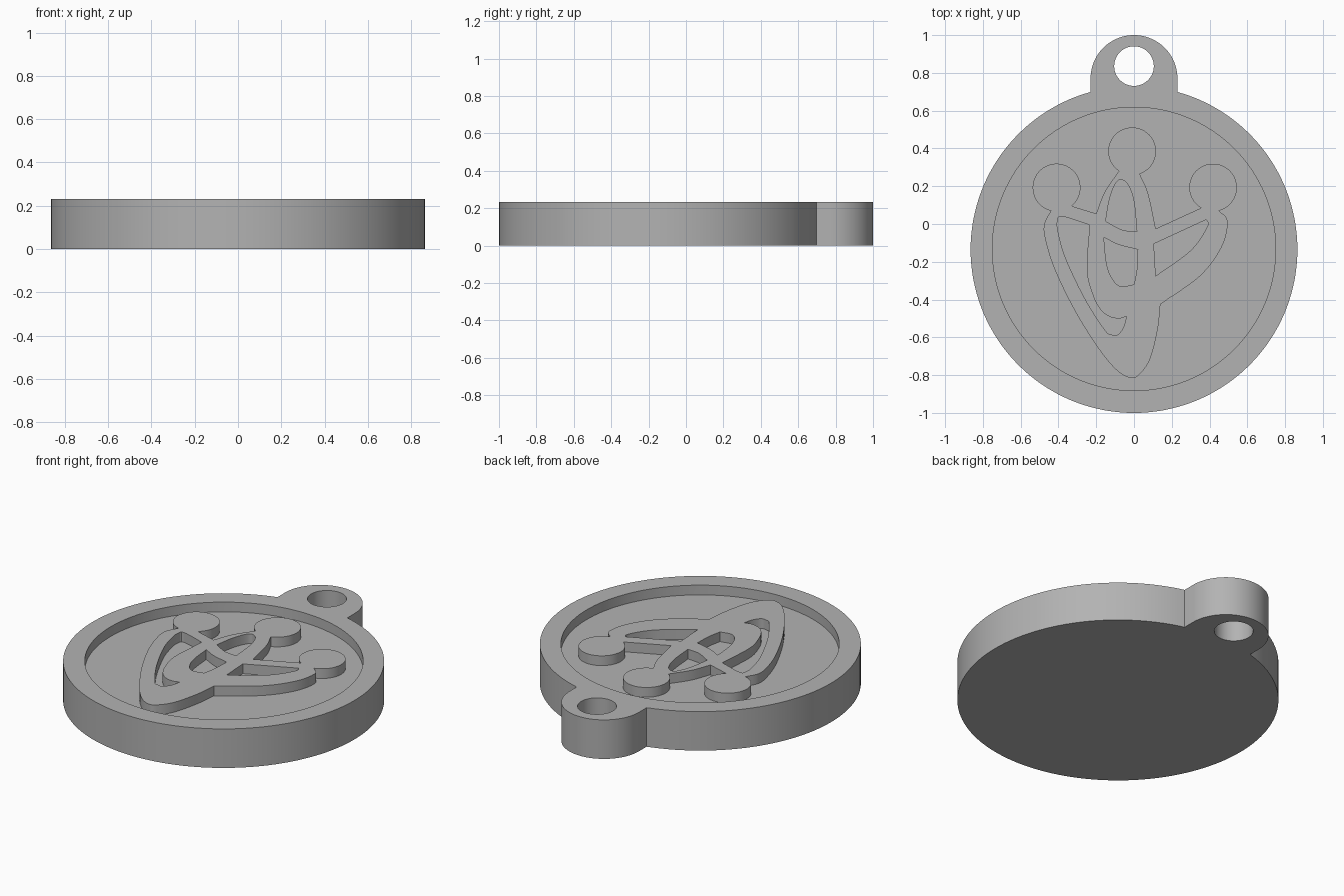
import bpy
import bmesh
from math import atan2, cos, sin, pi, tau
from mathutils import Vector

if "Cube" in bpy.data.objects:
    bpy.data.objects.remove(bpy.data.objects["Cube"])

HEIGHT = 0.232
FLOOR = 0.174
DISC = Vector((0, -0.135))

grey = bpy.data.materials.new("plain grey")
grey.use_nodes = True
grey.diffuse_color = (0.45, 0.45, 0.45, 1)
grey.node_tree.nodes["Principled BSDF"].inputs["Base Color"].default_value = grey.diffuse_color


def arc(centre, start, end, steps=40):
    """Clockwise arc from start to end, leaving out the end point."""
    centre = Vector(centre)
    a, b = Vector(start) - centre, Vector(end) - centre
    first = atan2(a.y, a.x)
    sweep = (first - atan2(b.y, b.x)) % tau or tau
    points = []
    for i in range(steps):
        t = i / steps
        radius = a.length + (b.length - a.length) * t
        angle = first - sweep * t
        points.append(centre + radius * Vector((cos(angle), sin(angle))))
    return points


def circle(centre, radius, steps):
    edge = Vector(centre) + Vector((radius, 0))
    return arc(centre, edge, edge, steps)


def smooth(*points, steps=6):
    """Smooth run through the points, leaving out the last one."""
    p = [Vector(q) for q in points]
    if len(p) == 2:
        return p[:1]
    p = [2 * p[0] - p[1]] + p + [2 * p[-1] - p[-2]]
    run = []
    for a, b, c, d in zip(p, p[1:], p[2:], p[3:]):
        for i in range(steps):
            t = i / steps
            run.append(b + 0.5 * t * (c - a + t * (2 * a - 5 * b + 4 * c - d
                                                   + t * (3 * (b - c) + d - a))))
    return run


def slab(name, loops, bottom, top):
    """Extrude an outline with holes between two heights."""
    curve = bpy.data.curves.new(name, "CURVE")
    curve.dimensions = "2D"
    curve.fill_mode = "BOTH"
    curve.extrude = (top - bottom) / 2
    for loop in loops:
        spline = curve.splines.new("POLY")
        spline.points.add(len(loop) - 1)
        for point, co in zip(spline.points, loop):
            point.co = (co.x, co.y, 0, 1)
        spline.use_cyclic_u = True
    source = bpy.data.objects.new(name + " outline", curve)
    bpy.context.collection.objects.link(source)
    bpy.context.view_layer.update()
    mesh = bpy.data.meshes.new_from_object(
        source.evaluated_get(bpy.context.evaluated_depsgraph_get()))
    bpy.data.objects.remove(source)

    # Weld the caps to the walls
    bm = bmesh.new()
    bm.from_mesh(mesh)
    bmesh.ops.remove_doubles(bm, verts=bm.verts, dist=0.0001)
    bmesh.ops.translate(bm, verts=bm.verts, vec=(0, 0, (top + bottom) / 2))
    bmesh.ops.recalc_face_normals(bm, faces=bm.faces)
    bm.to_mesh(mesh)
    bm.free()
    mesh.name = name
    mesh.materials.clear()
    mesh.materials.append(grey)
    obj = bpy.data.objects.new(name, mesh)
    bpy.context.collection.objects.link(obj)
    return obj


def soften(obj):
    bpy.ops.object.select_all(action="DESELECT")
    obj.select_set(True)
    bpy.context.view_layer.objects.active = obj
    bpy.ops.object.shade_smooth_by_angle(angle=pi / 6)


# Round disc with a hanging tab and its hole
neck_right, neck_left = Vector((0.23, 0.699)), Vector((-0.23, 0.699))
tab_right, tab_left = Vector((0.23, 0.77)), Vector((-0.23, 0.77))
outline = arc(DISC, neck_right, neck_left, 128) + [neck_left]
outline += arc((0, 0.77), tab_left, tab_right, 48) + [tab_right]
medallion = slab("medallion", [outline, circle((0, 0.836), 0.105, 48)], 0, HEIGHT)

# Shallow round recess inside the rim
cutter = slab("recess_cutter", [circle((0, -0.132), 0.75, 128)], FLOOR, HEIGHT + 0.1)
cutter.hide_render = True
cut = medallion.modifiers.new("recess", "BOOLEAN")
cut.operation = "DIFFERENCE"
cut.solver = "EXACT"
cut.object = cutter
bpy.context.view_layer.objects.active = medallion
bpy.ops.object.modifier_apply(modifier=cut.name)
bpy.data.objects.remove(cutter)
soften(medallion)

# Raised ornament: three round tips on curved arms
ornament = (
    arc((-.41, .193), (-.44, .07), (-.33, .095))
    + smooth((-.33, .095), (-.2, .055))
    + smooth((-.2, .055), (-.155, .17), (-.08, .28))
    + arc((-.01, .385), (-.08, .28), (.03, .265))
    + smooth((.03, .265), (.075, .16), (.115, -.025))
    + smooth((.115, -.025), (.355, .085))
    + arc((.418, .193), (.355, .085), (.45, .07))
    + smooth((.45, .07), (.495, .015), (.465, -.12), (.35, -.275), (.14, -.425))
    + smooth((.14, -.425), (.125, -.56), (.085, -.715), (.03, -.795), (-.015, -.815),
             (-.085, -.78), (-.18, -.67), (-.31, -.465), (-.42, -.24), (-.47, -.08),
             (-.475, 0), (-.44, .07)))

# Openings in the ornament
left_opening = (
    smooth((-.04, -.49), (-.055, -.545), (-.085, -.585), (-.12, -.585), (-.155, -.56),
           (-.26, -.395), (-.36, -.185), (-.4, -.05), (-.405, .015), (-.38, .04), (-.235, -.005))
    + smooth((-.235, -.005), (-.25, -.24), (-.22, -.37), (-.18, -.45), (-.13, -.49),
             (-.08, -.5), (-.04, -.49)))
upper_opening = (
    smooth((-.15, .015), (-.13, .13), (-.1, .21), (-.07, .235), (-.03, .205), (0, .115),
           (.015, -.04))
    + smooth((.015, -.04), (-.065, -.03), (-.15, .015)))
lower_opening = (
    smooth((-.16, -.07), (-.08, -.11), (.02, -.135))
    + smooth((.02, -.135), (.015, -.24), (0, -.32))
    + smooth((0, -.32), (-.07, -.33), (-.115, -.29), (-.145, -.21), (-.16, -.07)))
right_opening = (
    smooth((.105, -.105), (.365, .015))
    + smooth((.365, .015), (.385, .02), (.385, -.02), (.3, -.14), (.115, -.275))
    + smooth((.115, -.275), (.105, -.105)))
soften(slab("raised_ornament",
            [ornament, left_opening, upper_opening, lower_opening, right_opening],
            FLOOR - 0.01, HEIGHT))
